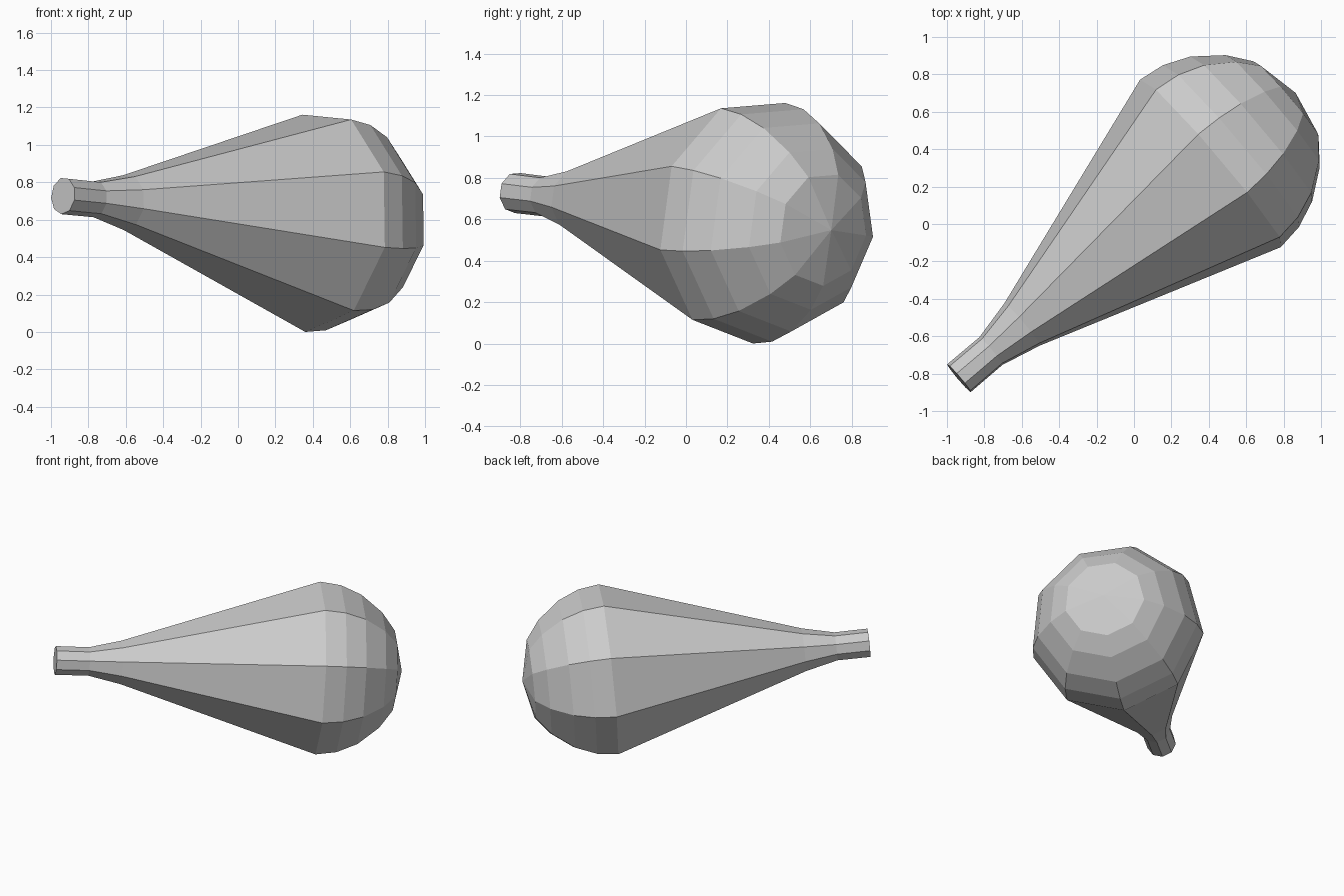
import bpy, bmesh
from math import radians, cos, sin
from mathutils import Vector

if "Cube" in bpy.data.objects:
    bpy.data.objects.remove(bpy.data.objects["Cube"])

SIDES = 9
grip_end = Vector((-0.935, -0.825, 0.725))   # centre of the thin end
bulb = Vector((0.419, 0.324, 0.589))         # centre of the widest ring
axis = (bulb - grip_end).normalized()
u = Vector((0.664, -0.740, 0.109))           # faces one flat side of the ring
u = (u - axis * u.dot(axis)).normalized()
w = axis.cross(u)

# distance along the axis from the bulb ring, radius
profile = [(-1.781, 0.099), (-1.555, 0.098), (-1.335, 0.150), (0.0, 0.595),
           (0.143, 0.575), (0.285, 0.515), (0.433, 0.398), (0.525, 0.275)]
TIP = 0.585

bm = bmesh.new()
rings = []
for s, r in profile:
    ring = []
    for k in range(SIDES):
        a = radians(20 + 360 / SIDES * k)
        ring.append(bm.verts.new(bulb + axis * s + (u * cos(a) + w * sin(a)) * r))
    rings.append(ring)

# side walls
for lo, hi in zip(rings, rings[1:]):
    for k in range(SIDES):
        n = (k + 1) % SIDES
        bm.faces.new((lo[k], lo[n], hi[n], hi[k]))

# flat grip end and shallow pointed cap
bm.faces.new(rings[0][::-1])
tip = bm.verts.new(bulb + axis * TIP)
for k in range(SIDES):
    bm.faces.new((rings[-1][k], rings[-1][(k + 1) % SIDES], tip))
bmesh.ops.recalc_face_normals(bm, faces=bm.faces)

# rest on the ground
low = min(v.co.z for v in bm.verts)
bmesh.ops.translate(bm, verts=bm.verts, vec=(0, 0, -low))

mesh = bpy.data.meshes.new("club_body")
bm.to_mesh(mesh)
bm.free()
bpy.context.collection.objects.link(bpy.data.objects.new("club_body", mesh))
